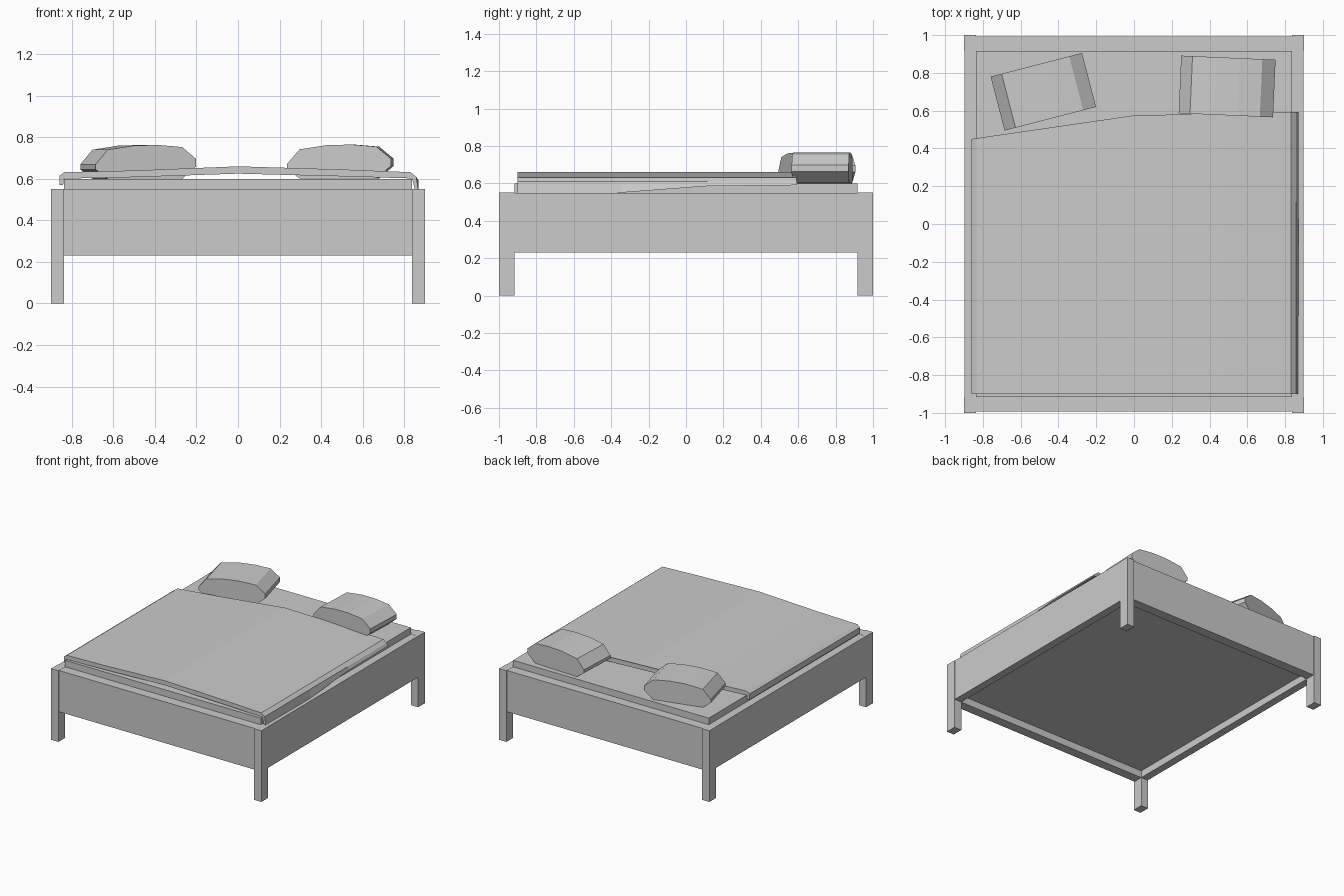
import bpy, bmesh, math
from mathutils import Matrix, Vector

if "Cube" in bpy.data.objects:
    bpy.data.objects.remove(bpy.data.objects["Cube"])


def finish(name, bm, matrix=None):
    if matrix:
        bmesh.ops.transform(bm, matrix=matrix, verts=bm.verts)
    bmesh.ops.recalc_face_normals(bm, faces=bm.faces)
    mesh = bpy.data.meshes.new(name)
    bm.to_mesh(mesh)
    bm.free()
    obj = bpy.data.objects.new(name, mesh)
    bpy.context.collection.objects.link(obj)
    return obj


def box(name, lo, hi):
    lo, hi = Vector(lo), Vector(hi)
    bm = bmesh.new()
    bmesh.ops.create_cube(bm, size=1)
    size = hi - lo
    return finish(name, bm, Matrix.Translation((lo + hi) / 2) @ Matrix.Diagonal((*size, 1)))


def loft(name, sections, matrix=None):
    """Join equal-length closed loops with quads and cap both ends."""
    bm = bmesh.new()
    rings = [[bm.verts.new(p) for p in s] for s in sections]
    for a, b in zip(rings, rings[1:]):
        for i in range(len(a)):
            j = (i + 1) % len(a)
            bm.faces.new((a[i], a[j], b[j], b[i]))
    bm.faces.new(rings[0])
    bm.faces.new(rings[-1])
    return finish(name, bm, matrix)


# Legs
for sx, side in ((-1, "left"), (1, "right")):
    for sy, end in ((-1, "front"), (1, "back")):
        xs, ys = sorted((sx * 0.837, sx * 0.9)), sorted((sy * 0.917, sy * 1.0))
        box(f"{end}_{side}_leg", (xs[0], ys[0], 0), (xs[1], ys[1], 0.55))

# Side and end rails between the legs
for s, side, end in ((-1, "left", "front"), (1, "right", "back")):
    xs, ys = sorted((s * 0.837, s * 0.897)), sorted((s * 0.917, s * 0.992))
    box(f"{side}_rail", (xs[0], -0.917, 0.23), (xs[1], 0.917, 0.549))
    box(f"{end}_rail", (-0.837, ys[0], 0.23), (0.837, ys[1], 0.549))

# Mattress, recessed above the bottom edge of the rails
box("mattress", (-0.837, -0.917, 0.285), (0.837, 0.917, 0.6))


# Blanket: arched slab with a skewed head edge and a hanging right flap
def head_edge(x):
    return 0.575 + (0.145 * x if x < 0 else 0.02 * x)


def blanket_section(t, flap):
    profile = [(-0.86, 0.57), (-0.86, 0.615), (-0.835, 0.632), (-0.5, 0.64),
               (0, 0.66), (0.5, 0.645), (0.83, 0.632), (0.858, 0.61),
               (0.87, flap), (0.855, flap), (0.838, 0.602), (0.5, 0.612),
               (0, 0.625), (-0.5, 0.608), (-0.838, 0.601), (-0.842, 0.57)]
    return [(x, -0.9 + t * (head_edge(x) + 0.9), z) for x, z in profile]


loft("blanket", [blanket_section(t, f) for t, f in
                 ((0, 0.535), (0.37, 0.55), (0.68, 0.585), (1, 0.59))])


# Pillows: faceted cushion profile extruded front to back, then turned
def pillow(name, centre, angle, depth):
    profile = [(-0.19, 0), (-0.25, 0.045), (-0.25, 0.07), (-0.19, 0.14),
               (-0.06, 0.16), (0.06, 0.163), (0.18, 0.153), (0.25, 0.095),
               (0.25, 0.06), (0.18, 0)]
    sections = [[(x, y, z) for x, z in profile] for y in (-depth / 2, depth / 2)]
    loft(name, sections, Matrix.Translation(centre)
         @ Matrix.Rotation(math.radians(angle), 4, "Z"))


pillow("left_pillow", (-0.48, 0.70, 0.6), 14.5, 0.295)
pillow("right_pillow", (0.493, 0.728, 0.602), -2.5, 0.305)
